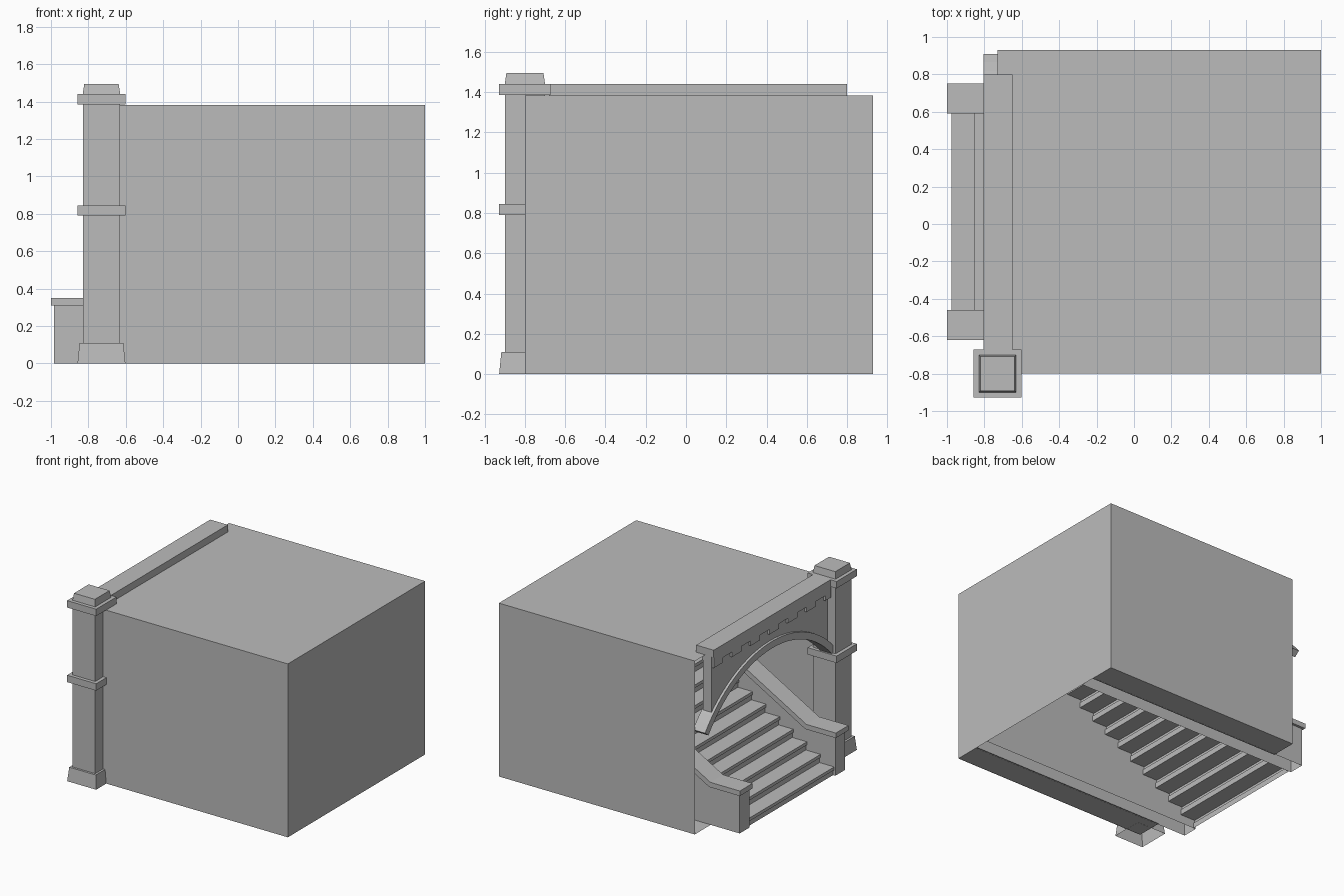
import bpy, bmesh, math

if "Cube" in bpy.data.objects:
    bpy.data.objects.remove(bpy.data.objects["Cube"])

MID = 0.065          # symmetry plane of the stair and arch along y
TREAD, RISE = 0.12, 0.068
stone = bpy.data.materials.new("grey_stone")
stone.diffuse_color = (0.5, 0.5, 0.5, 1)
stone.use_nodes = True
stone.node_tree.nodes["Principled BSDF"].inputs["Base Color"].default_value = stone.diffuse_color


def finish(name, bm, drop=()):
    """Make the object; drop lists outward directions whose faces stay open."""
    bmesh.ops.recalc_face_normals(bm, faces=bm.faces)
    bm.normal_update()
    gone = [f for f in bm.faces
            if any(f.normal.dot(d) > 0.99 for d in map(Vector, drop))]
    bmesh.ops.delete(bm, geom=gone, context='FACES')
    me = bpy.data.meshes.new(name)
    bm.to_mesh(me)
    bm.free()
    me.materials.append(stone)
    ob = bpy.data.objects.new(name, me)
    bpy.context.collection.objects.link(ob)
    return ob


from mathutils import Vector
DOWN, LEFT = (0, 0, -1), (-1, 0, 0)


def box(name, x0, x1, y0, y1, z0, z1, drop=()):
    bm = bmesh.new()
    bmesh.ops.create_cube(bm, size=1)
    for v in bm.verts:
        v.co.x = x0 + (v.co.x + 0.5) * (x1 - x0)
        v.co.y = y0 + (v.co.y + 0.5) * (y1 - y0)
        v.co.z = z0 + (v.co.z + 0.5) * (z1 - z0)
    return finish(name, bm, drop)


def extrude_xz(name, pts, y0, y1, closed=True, drop=()):
    """Sweep an x-z profile along y; an open profile gives a surface."""
    bm = bmesh.new()
    a = [bm.verts.new((x, y0, z)) for x, z in pts]
    b = [bm.verts.new((x, y1, z)) for x, z in pts]
    n = len(pts)
    for i in range(n if closed else n - 1):
        j = (i + 1) % n
        bm.faces.new((a[i], a[j], b[j], b[i]))
    if closed:
        bm.faces.new(a)
        bm.faces.new(b)
    return finish(name, bm, drop)


def extrude_yz(name, lower, upper, x0, x1):
    """Solid band between two matching y-z curves, from x0 to x1."""
    bm = bmesh.new()
    rows = [[bm.verts.new((x, y, z)) for y, z in c]
            for x, c in ((x0, lower), (x0, upper), (x1, upper), (x1, lower))]
    for i in range(len(lower) - 1):
        for k in range(4):
            r, s = rows[k], rows[(k + 1) % 4]
            bm.faces.new((r[i], r[i + 1], s[i + 1], s[i]))
    for e in (0, -1):
        bm.faces.new([r[e] for r in rows])
    return finish(name, bm)


# Building block: thin shell, open to the stair side and below
box("building_shell", -0.73, 1, -0.8, 0.93, 0, 1.383, (DOWN, LEFT))

# Stairs: a folded surface with small nosings
steps = [(-0.965, 0)]
x, z = -0.975, 0
while x < 0.98:
    z += RISE
    steps += [(x + 0.01, z - 0.025), (x, z - 0.025), (x, z)]
    x += TREAD
    steps.append((min(x + 0.01, 1), z))
extrude_xz("steps", steps, -0.475, 0.605, closed=False)

# Floor strips and sloping parapets with coping, mirrored across the stair
SL = RISE / TREAD
xb, xe = -0.73, 1
top = 0.31 + SL * (xe - xb)
for side, s in (("front", -1), ("back", 1)):
    def span(a, b):
        return sorted((MID + s * a, MID + s * b))
    extrude_xz("floor_strip_" + side, [(-0.73, 0.001), (1, 0.001)],
               *span(0.655, 0.864), closed=False)
    extrude_xz("parapet_" + side,
               [(-0.985, 0), (-0.985, 0.31), (xb, 0.31), (xe, top), (xe, 0)],
               *span(0.54, 0.665), drop=(DOWN,))
    extrude_xz("coping_" + side,
               [(-1, 0.31), (-1, 0.35), (xb - 0.01, 0.35), (xe, top + 0.045),
                (xe, top), (xb, 0.31)], *span(0.525, 0.685))

# Segmental arch ring
R, CZ, N = 1.076, 0.154, 28
A = math.asin(0.845 / R)


def arc(r, a):
    return [(MID + r * math.sin(t), CZ + r * math.cos(t))
            for t in (-a + 2 * a * i / N for i in range(N + 1))]


extrude_yz("arch_ring", arc(R - 0.055, A), arc(R, A), -0.805, -0.70)

# Spandrel wall between the arch and the beam
low = arc(R - 0.02, math.asin(0.735 / (R - 0.02)))
extrude_yz("spandrel", low, [(y, 1.385) for y, _ in low], -0.785, -0.71)

# Top beam with a toothed fascia under it
box("top_beam", -0.805, -0.65, -0.68, 0.8, 1.383, 1.44)
box("fascia", -0.802, -0.70, -0.68, 0.795, 1.335, 1.385)
for i in range(7):
    y = -0.67 + 0.235 * i
    box("fascia_tooth", -0.802, -0.72, max(y - 0.06, -0.68), min(y + 0.06, 0.795), 1.295, 1.337)

# Corner pillar: stacked square sections (name, z0, z1, half below, half above)
PX, PY = -0.73, -0.8
for name, z0, z1, h0, h1 in (
        ("pillar_base", 0, 0.11, 0.128, 0.117),
        ("pillar_shaft", 0.11, 1.39, 0.1, 0.1),
        ("pillar_band", 0.79, 0.845, 0.128, 0.128),
        ("pillar_cap", 1.385, 1.44, 0.128, 0.128),
        ("pillar_top", 1.44, 1.495, 0.1, 0.092)):
    ob = box(name, PX - 1, PX + 1, PY - 1, PY + 1, z0, z1,
             (DOWN,) if z0 == 0 else ())
    for v in ob.data.vertices:
        h = h0 if v.co.z < (z0 + z1) / 2 else h1
        v.co.x = PX + (v.co.x - PX) * h
        v.co.y = PY + (v.co.y - PY) * h
